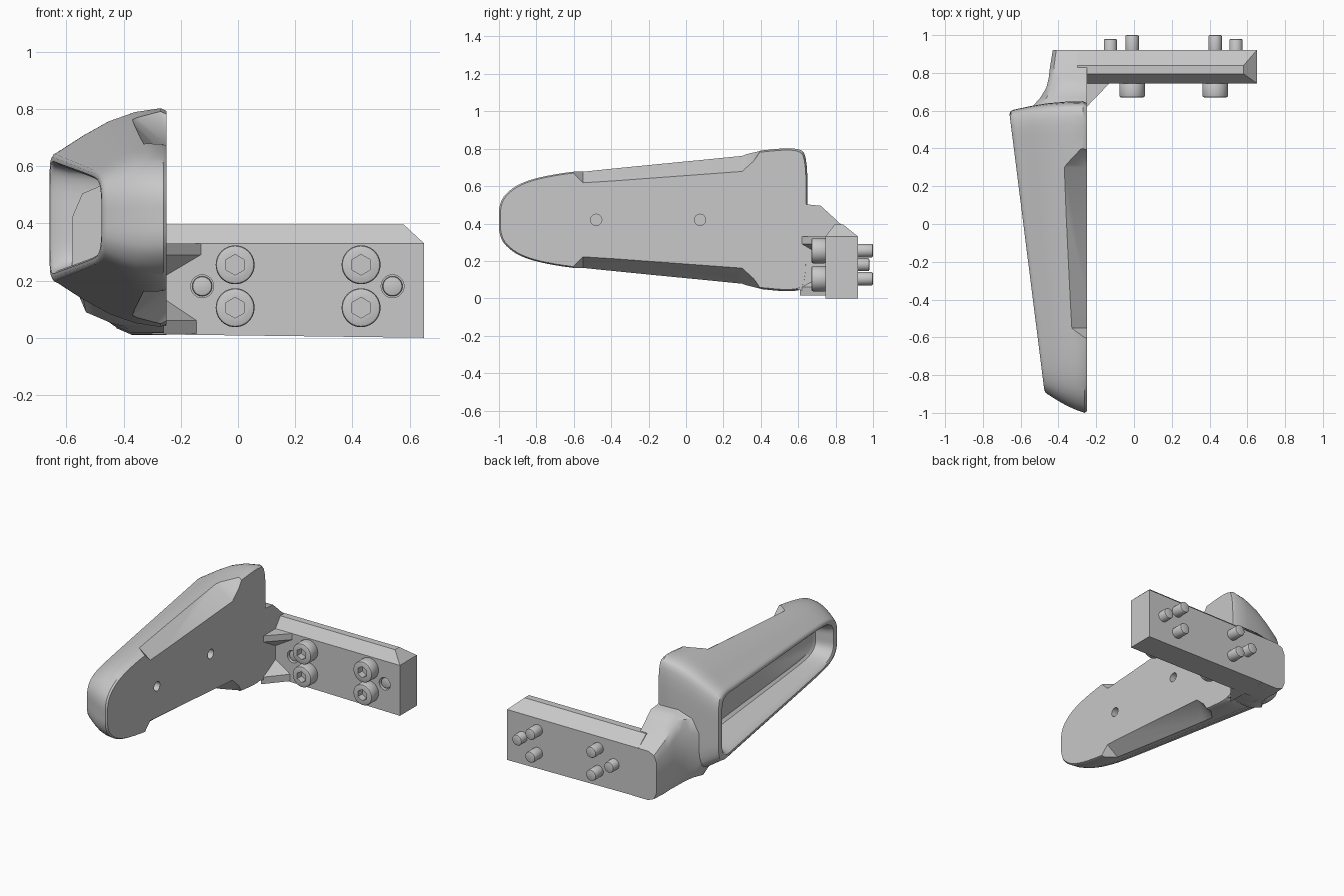
import bpy, bmesh, math
from mathutils import Matrix

if "Cube" in bpy.data.objects:
    bpy.data.objects.remove(bpy.data.objects["Cube"], do_unlink=True)

grey = bpy.data.materials.new("plain_grey")
grey.use_nodes = True
colour = (0.58, 0.58, 0.58, 1)
grey.diffuse_color = colour
grey.node_tree.nodes["Principled BSDF"].inputs["Base Color"].default_value = colour

MID = 0.42      # height of the grip's centre line
FACE = -0.25    # x of the flat mounting face


def finish(name, bm):
    bmesh.ops.recalc_face_normals(bm, faces=bm.faces)
    mesh = bpy.data.meshes.new(name)
    bm.to_mesh(mesh)
    bm.free()
    mesh.materials.append(grey)
    ob = bpy.data.objects.new(name, mesh)
    bpy.context.collection.objects.link(ob)
    return ob


def activate(ob):
    bpy.ops.object.select_all(action='DESELECT')
    ob.select_set(True)
    bpy.context.view_layer.objects.active = ob


def smooth(ob, angle=35):
    activate(ob)
    bpy.ops.object.shade_smooth_by_angle(angle=math.radians(angle))


def apply_modifier(ob, mod):
    activate(ob)
    bpy.ops.object.modifier_apply(modifier=mod.name)


def bevel(ob, width, segments=2):
    mod = ob.modifiers.new("bevel", 'BEVEL')
    mod.width, mod.segments = width, segments
    mod.angle_limit = math.radians(40)
    apply_modifier(ob, mod)


def cut(ob, cutter):
    mod = ob.modifiers.new("cut", 'BOOLEAN')
    mod.operation, mod.solver, mod.object = 'DIFFERENCE', 'EXACT', cutter
    cutter.hide_render = True
    apply_modifier(ob, mod)
    bpy.data.objects.remove(cutter, do_unlink=True)


def loft(name, rings):
    bm = bmesh.new()
    rows = [[bm.verts.new(p) for p in ring] for ring in rings]
    n = len(rows[0])
    for a, b in zip(rows, rows[1:]):
        for i in range(n):
            j = (i + 1) % n
            bm.faces.new((a[i], a[j], b[j], b[i]))
    bm.faces.new(rows[0])
    bm.faces.new(rows[-1])
    return finish(name, bm)


def hull(name, points):
    bm = bmesh.new()
    for p in points:
        bm.verts.new(p)
    res = bmesh.ops.convex_hull(bm, input=bm.verts)
    bmesh.ops.delete(bm, geom=[g for g in res["geom_interior"] if isinstance(g, bmesh.types.BMVert)],
                     context='VERTS')
    bmesh.ops.dissolve_limit(bm, angle_limit=0.01, verts=bm.verts, edges=bm.edges)
    return finish(name, bm)


def rod(name, radius, start, end, a, z, axis='Y', sides=32):
    """Cylinder from start to end along y (a is x) or along x (a is y)."""
    bm = bmesh.new()
    bmesh.ops.create_cone(bm, cap_ends=True, segments=sides, radius1=radius,
                          radius2=radius, depth=abs(end - start))
    turn = 'X' if axis == 'Y' else 'Y'
    bmesh.ops.rotate(bm, verts=bm.verts, matrix=Matrix.Rotation(math.pi / 2, 3, turn))
    c = (start + end) / 2
    bmesh.ops.translate(bm, verts=bm.verts, vec=(a, c, z) if axis == 'Y' else (c, a, z))
    return finish(name, bm)


# Grip: half outlines (y, half height) from the nose to the rear
base = [(-1, 0), (-1, .07), (-.975, .13), (-.9, .19), (-.78, .23), (-.58, .262),
        (.4, .372), (.6, .388), (.65, .34), (.65, 0)]
rim = [(-.9, 0), (-.9, .06), (-.885, .1), (-.85, .135), (-.77, .16), (-.58, .175),
       (.4, .225), (.56, .235), (.605, .18), (.605, 0)]


def mix(a, b, t):
    return [(p[0] + (q[0] - p[0]) * t, p[1] + (q[1] - p[1]) * t) for p, q in zip(a, b)]


def shrink(half, sy, sh):
    mid = (half[0][0] + half[-1][0]) / 2
    return [(mid + (y - mid) * sy, h * sh) for y, h in half]


def layer(half, t):
    """Mirror a half outline, round it, and place it at depth t."""
    pts = half + [(y, -h) for y, h in half[-2:0:-1]]
    for _ in range(2):
        new = []
        for p, q in zip(pts, pts[1:] + pts[:1]):
            new += mix([p, p], [q, q], 0.25)[:1] + mix([p, p], [q, q], 0.75)[:1]
        pts = new
    out = []
    for y, h in pts:
        outer = -0.655 + (0.55 - y) * 0.126
        out.append((FACE + (outer - FACE) * t, y, MID + h))
    return out


layers = [layer(shrink(base, .99, .975), 0), layer(base, .05)]
for k in (.25, .5, .75, 1):
    bulge = 1 + .1 * math.sin(math.pi * k)
    layers.append(layer(shrink(mix(base, rim, k), 1 + (bulge - 1) * .15, bulge), .05 + .89 * k))
for sy, sh, t in ((.99, .965, .98), (.97, .91, 1), (.95, .85, 1),
                  (.935, .81, .975), (.915, .76, .85), (.89, .7, .5), (.86, .62, .45)):
    layers.append(layer(shrink(rim, sy, sh), t))
grip = loft("grip", layers)

# Sloping relief along the upper and lower inner edges
for s in (1, -1):
    pts = []
    for low_y, high_y, xa, ha, xb, hb in ((-.55, -.85, -.21, .168, -.4, .31),
                                          (.3, .55, -.195, .22, -.415, .374)):
        for x, h, y in ((xa, ha, low_y), (xb, hb, low_y), (xa, .6, high_y), (xb, .6, high_y)):
            pts.append((x, y, MID + s * h))
    cut(grip, hull("relief_cutter", pts))

# Blind holes in the mounting face
for y in (-.48, .075):
    cut(grip, rod("hole_cutter", .03, FACE - .05, FACE + .1, y, MID, axis='X'))
smooth(grip)

# Neck joining the grip to the plate
rings = []
for y, xi, xo, zb, zt, c in ((.5, -.27, -.58, .12, .54, .12), (.58, -.253, -.57, .05, .52, .13),
                             (.63, -.251, -.53, .04, .505, .13), (.67, FACE, -.495, .03, .5, .11),
                             (.72, FACE, -.465, .018, .495, .09), (.77, FACE, -.452, .015, .45, .08),
                             (.83, FACE, -.445, .012, .394, .07), (.92, FACE, -.43, .01, .33, .06)):
    rings.append([(x, y, z) for x, z in ((xi, zb), (xi, zt), (xo + c, zt), (xo + c * .3, zt - c * .3),
                                         (xo, zt - c), (xo, zb + c), (xo + c * .3, zb + c * .3),
                                         (xo + c, zb))])
smooth(loft("neck", rings), 40)

# Mounting plate with a sloped ridge on top
plate = hull("mounting_plate", [
    (x, y, z) for y in (.745, .92) for x, z in ((-.3, .012), (.65, 0), (-.3, .33), (.65, .33))
] + [(x, y, .395) for x in (-.3, .58) for y in (.795, .84)])

# Corner gussets between neck and plate
for name, tip, z0, z1, apex in (("upper_gusset", -.125, .29, .33, .21),
                                ("lower_gusset", -.14, .015, .06, .14)):
    hull(name, [(x, y, z) for z in (z0, z1)
                for x, y in ((FACE - .01, .61), (tip, .75), (FACE - .01, .75))]
         + [(FACE - .01, .75, apex), (FACE - .01, .64, (apex + z0 + z1) / 3)])

# Socket head screws through the plate
for side, x in (("right", -.01), ("left", .43)):
    for level, z in (("upper", .255), ("lower", .105)):
        head = rod(f"{side}_{level}_screw_head", .068, .67, .75, x, z, sides=40)
        bevel(head, .01)
        cut(head, rod("socket_cutter", .036, .6, .715, x, z, sides=6))
        smooth(head)
        shaft = rod(f"{side}_{level}_screw_shaft", .036, .9, 1, x, z)
        bevel(shaft, .008)
        smooth(shaft)

# Dowel pins sitting just below the plate's front face
for side, x in (("right", -.125), ("left", .54)):
    cut(plate, rod("pin_hole_cutter", .04, .7, .775, x, .18))
    pin = rod(f"{side}_dowel_pin", .035, .755, .98, x, .18)
    bevel(pin, .008)
    smooth(pin)
